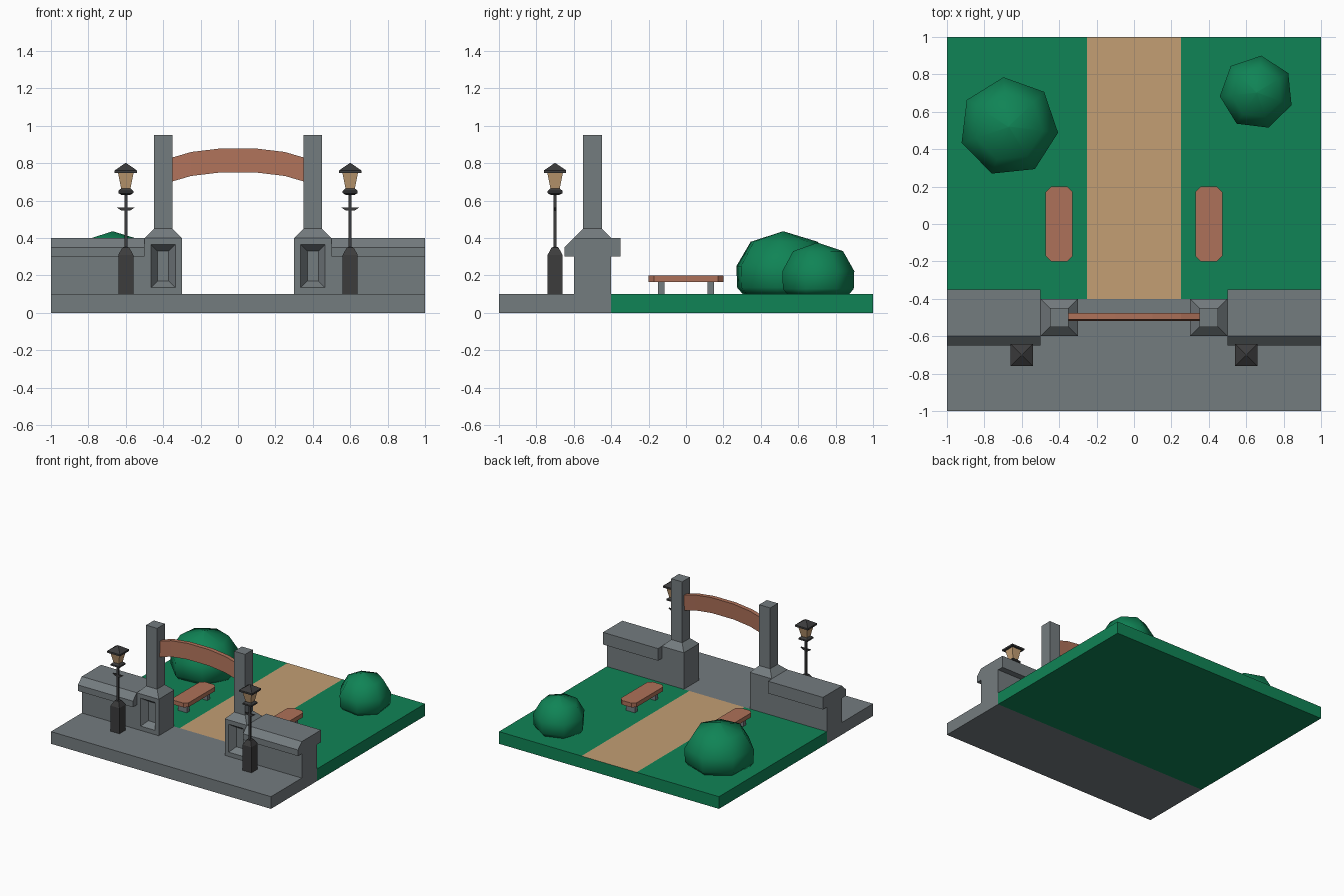
import bpy, bmesh, math

if "Cube" in bpy.data.objects:
    bpy.data.objects.remove(bpy.data.objects["Cube"])


def material(name, rgb):
    m = bpy.data.materials.new(name)
    m.diffuse_color = (*rgb, 1)
    m.use_nodes = True
    m.node_tree.nodes["Principled BSDF"].inputs["Base Color"].default_value = m.diffuse_color
    return m


STONE = material("grey stone", (0.175, 0.2, 0.212))
GRASS = material("green foliage", (0.005, 0.23, 0.092))
SAND = material("tan", (0.546, 0.342, 0.175))
WOOD = material("brown wood", (0.42, 0.165, 0.1))
IRON = material("dark iron", (0.045, 0.045, 0.046))


def finish(name, bm, *mats):
    bmesh.ops.recalc_face_normals(bm, faces=bm.faces)
    me = bpy.data.meshes.new(name)
    bm.to_mesh(me)
    bm.free()
    for m in mats:
        me.materials.append(m)
    ob = bpy.data.objects.new(name, me)
    bpy.context.collection.objects.link(ob)
    return ob


def loft(rings):
    """Skin a stack of equal-length point rings and cap both ends."""
    bm = bmesh.new()
    vs = [[bm.verts.new(p) for p in r] for r in rings]
    n = len(vs[0])
    for a, b in zip(vs, vs[1:]):
        for i in range(n):
            j = (i + 1) % n
            bm.faces.new((a[i], a[j], b[j], b[i]))
    bm.faces.new(vs[0][::-1])
    bm.faces.new(vs[-1])
    bmesh.ops.recalc_face_normals(bm, faces=bm.faces)
    return bm


def tower(cx, cy, steps):
    """Square-section stack; steps are (half x, half y, z)."""
    return loft([[(cx - a, cy - b, z), (cx + a, cy - b, z),
                  (cx + a, cy + b, z), (cx - a, cy + b, z)] for a, b, z in steps])


def square(cx, cy, steps):
    return tower(cx, cy, [(h, h, z) for h, z in steps])


# Ground: pavement, and lawn with the path cut into its top
finish("pavement", tower(0, -0.7, [(1, 0.3, 0), (1, 0.3, 0.1)]), STONE)
bm = tower(0, 0.3, [(1, 0.7, 0), (1, 0.7, 0.1)])
for x in (-0.25, 0.25):
    bmesh.ops.bisect_plane(bm, geom=bm.verts[:] + bm.edges[:] + bm.faces[:],
                           plane_co=(x, 0, 0), plane_no=(1, 0, 0))
for f in bm.faces:
    if f.normal.z > 0.9 and abs(f.calc_center_median().x) < 0.2:
        f.material_index = 1
finish("lawn_and_path", bm, GRASS, SAND)

wall = [(-0.6, 0.1), (-0.6, 0.3), (-0.65, 0.3), (-0.65, 0.35), (-0.6, 0.4),
        (-0.35, 0.4), (-0.35, 0.3), (-0.4, 0.3), (-0.4, 0.1)]

for s, side in ((-1, "left"), (1, "right")):
    # Wall with overhanging coping
    finish(side + "_wall", loft([[(s * x, y, z) for y, z in wall] for x in (0.5, 1)]), STONE)

    # Gate pillar with a V-shaped niche in the front
    bm = square(s * 0.4, -0.5, [(0.1, 0.1), (0.1, 0.4), (0.05, 0.45), (0.05, 0.95)])
    front = [f for f in bm.faces if f.normal.y < -0.9 and f.calc_center_median().z < 0.4]
    bmesh.ops.inset_individual(bm, faces=front, thickness=0.05)
    bmesh.ops.inset_individual(bm, faces=front, thickness=0.0495)
    for v in front[0].verts:
        v.co.y = -0.55
    bmesh.ops.remove_doubles(bm, verts=bm.verts, dist=0.004)
    finish(side + "_pillar", bm, STONE)

    # Street lamp
    lx, ly = s * 0.6, -0.7
    finish(side + "_lamp_post", square(lx, ly, [
        (0.04, 0.1), (0.04, 0.31), (0.018, 0.35), (0.008, 0.352), (0.008, 0.63),
        (0.022, 0.63), (0.04, 0.64), (0.04, 0.652), (0.025, 0.665)]), IRON)
    finish(side + "_lamp_crossbar", tower(lx, ly, [(0.022, 0.007, 0.546),
                                                   (0.046, 0.007, 0.562)]), IRON)
    finish(side + "_lamp_glass", square(lx, ly, [(0.024, 0.66), (0.042, 0.75)]), SAND)
    finish(side + "_lamp_roof", square(lx, ly, [(0.059, 0.748), (0.059, 0.762),
                                                (0.003, 0.8)]), IRON)

    # Bench: seat with clipped corners on two legs
    a, b, c = 0.072, 0.2, 0.028
    quarter = [(a, b - c), (a - c, b), (c - a, b), (-a, b - c),
               (-a, c - b), (c - a, -b), (a - c, -b), (a, c - b)]
    finish(side + "_bench_seat", loft([[(s * 0.4 + x, y, z) for x, y in quarter]
                                       for z in (0.165, 0.2)]), WOOD)
    for y, end in ((-0.133, "front"), (0.133, "back")):
        finish(f"{side}_bench_{end}_leg",
               tower(s * 0.4, y, [(0.04, 0.017, 0.1), (0.04, 0.017, 0.166)]), STONE)

# Arched beam between the pillars
arch = [(-0.36, 0), (-0.25, 0.032), (-0.1, 0.05), (0.1, 0.05), (0.25, 0.032), (0.36, 0)]
finish("arched_beam", loft([[(x, -0.518, 0.7 + h), (x, -0.478, 0.7 + h),
                             (x, -0.475, 0.828 + h), (x, -0.51, 0.828 + h)]
                            for x, h in arch]), WOOD)

# Seven-sided bushes
dome = [(0.23, 0), (0.262, 0.035), (0.266, 0.15), (0.185, 0.28), (0.004, 0.335)]
for name, cx, cy, start, k, kz in (("left_bush", -0.67, 0.52, 96, 1, 1),
                                   ("right_bush", 0.656, 0.703, 83, 0.745, 0.82)):
    ang = [math.radians(start + i * 360 / 7) for i in range(7)]
    ob = finish(name, loft([[(cx + k * r * math.cos(t), cy + k * r * math.sin(t), 0.1 + kz * z)
                             for t in ang] for r, z in dome]), GRASS)
    bpy.ops.object.select_all(action='DESELECT')
    ob.select_set(True)
    bpy.context.view_layer.objects.active = ob
    bpy.ops.object.shade_smooth_by_angle(angle=math.radians(55))
